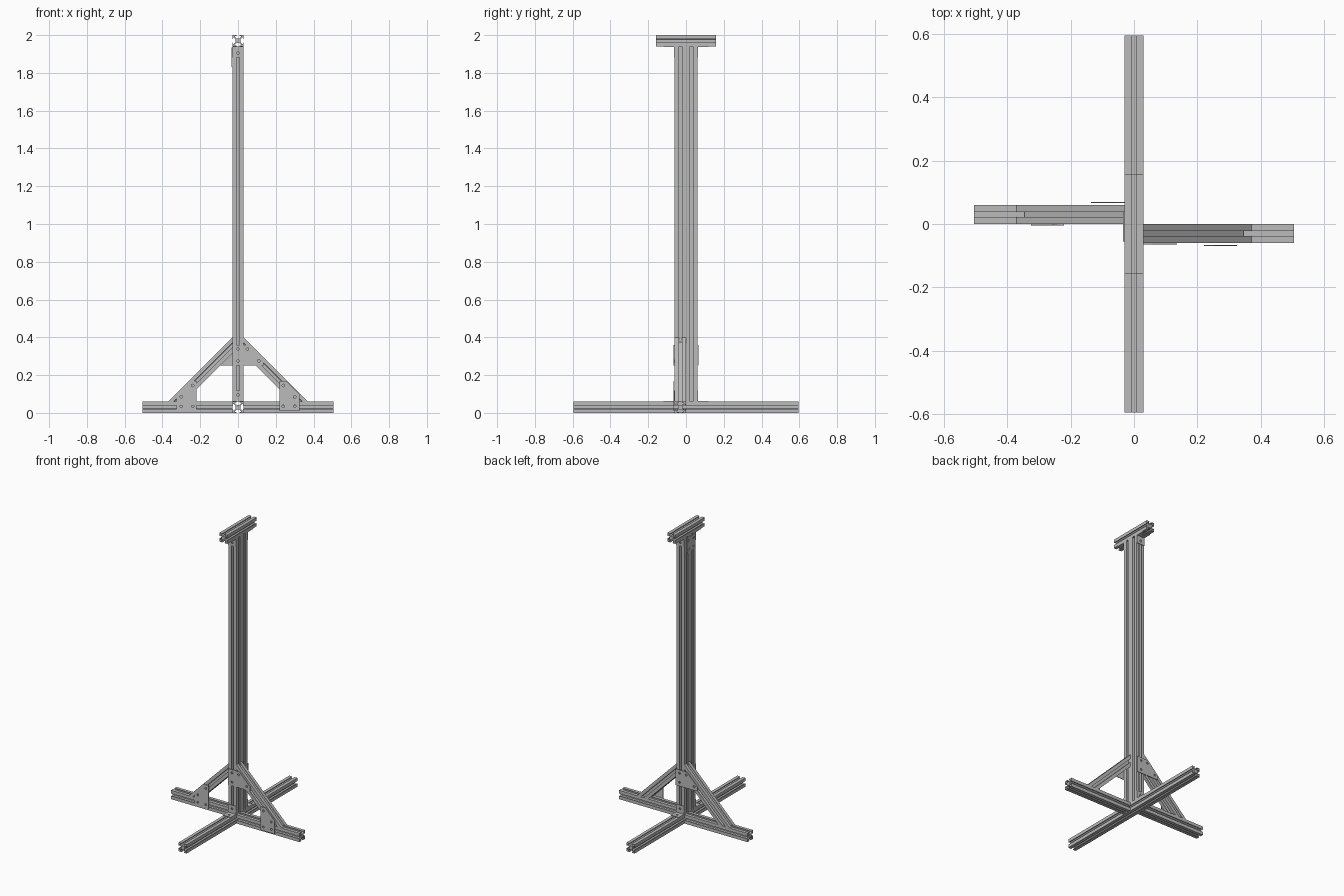
import bpy, bmesh, math
from mathutils import Vector

if "Cube" in bpy.data.objects:
    bpy.data.objects.remove(bpy.data.objects["Cube"], do_unlink=True)

metal = bpy.data.materials.new("aluminium grey")
metal.use_nodes = True
metal.diffuse_color = (0.5, 0.5, 0.5, 1)
metal.node_tree.nodes["Principled BSDF"].inputs["Base Color"].default_value = (0.5, 0.5, 0.5, 1)

X, Y, Z = Vector((1, 0, 0)), Vector((0, 1, 0)), Vector((0, 0, 1))
H = 0.03          # half width of a slotted bar
T = 0.004         # thickness of plates and slot lips


def finish(name, bm):
    bmesh.ops.recalc_face_normals(bm, faces=bm.faces)
    mesh = bpy.data.meshes.new(name)
    bm.to_mesh(mesh)
    bm.free()
    mesh.materials.append(metal)
    obj = bpy.data.objects.new(name, mesh)
    bpy.context.collection.objects.link(obj)
    return obj


def slot_profile():
    """Square section with a T-slot in each side."""
    gap, wide, floor, core = 0.0083, 0.0165, 0.008, 0.012
    half = [(gap, H), (gap, H - T), (wide, H - T), (wide, H - 2 * T), (floor, core)]
    side = [(-H, H)] + [(-a, b) for a, b in half] + half[::-1]
    points = []
    for turn in range(4):
        for a, b in side:
            for _ in range(turn):
                a, b = b, -a
            points.append((a, b))
    return points


def bar(name, start, end, side, cut_start=None, cut_end=None):
    """Slotted bar between two points, its ends cut by planes."""
    start, end = Vector(start), Vector(end)
    axis = (end - start).normalized()
    across = axis.cross(side)
    bm = bmesh.new()
    rings = []
    for point, normal in ((start, cut_start or axis), (end, cut_end or axis)):
        ring = []
        for a, b in slot_profile():
            offset = side * a + across * b
            slide = -offset.dot(normal) / axis.dot(normal)
            ring.append(bm.verts.new(point + offset + axis * slide))
        rings.append(ring)
        bm.faces.new(ring)
    n = len(rings[0])
    for i in range(n):
        j = (i + 1) % n
        bm.faces.new((rings[0][i], rings[0][j], rings[1][j], rings[1][i]))
    return finish(name, bm)


def plate(name, origin, u, v, outline, holes, radius=0.007):
    """Flat drilled plate drawn in the u, v plane."""
    origin = Vector(origin)
    loops = [outline]
    for a, b in holes:
        angles = [math.tau * i / 16 for i in range(16)]
        loops.append([(a + radius * math.cos(t), b + radius * math.sin(t)) for t in angles])
    bm = bmesh.new()
    for loop in loops:
        verts = [bm.verts.new(origin + u * a + v * b) for a, b in loop]
        for i, vert in enumerate(verts):
            bm.edges.new((vert, verts[i - 1]))
    bmesh.ops.triangle_fill(bm, use_beauty=True, edges=bm.edges[:], normal=u.cross(v))
    moved = bmesh.ops.extrude_face_region(bm, geom=bm.faces[:])["geom"]
    bmesh.ops.translate(bm, vec=u.cross(v) * T,
                        verts=[g for g in moved if isinstance(g, bmesh.types.BMVert)])
    return finish(name, bm)


# Base, post and top bars
bar("base_long_bar", (0, -0.595, H), (0, 0.595, H), X)
for name, y in (("front", -H), ("back", H)):
    bar(name + "_post", (0, y, 2 * H), (0, y, 1.94), X)
bar("top_bar", (0, -0.158, 1.97), (0, 0.158, 1.97), X)

# Side arms with diagonal braces and joining plates
lower = [(0.22, 0.01), (0.325, 0.01), (0.325, 0.1), (0.255, 0.17), (0.22, 0.17)]
lower_holes = [(0.24, 0.035), (0.3, 0.035), (0.3, 0.085), (0.24, 0.145)]
upper = [(-H, 0.25), (0.135, 0.25), (0.135, 0.28), (0.055, 0.36), (-H, 0.36)]
upper_holes = [(0, 0.275), (0.11, 0.275), (0.05, 0.338), (0, 0.338)]
for name, s, upper_y, lower_y in (("left", 1, -0.061, -0.066), ("right", -1, 0.07, 0.0)):
    y = -s * H
    bar(name + "_arm", (s * H, y, H), (s * 0.505, y, H), Y)
    bar(name + "_brace", (s * H, y, 0.3576), (s * 0.3276, y, 2 * H), Y, X, Z)
    for part, outline, holes, py in (("upper", upper, upper_holes, upper_y),
                                     ("lower", lower, lower_holes, lower_y)):
        plate(f"{name}_{part}_plate", (0, py, 0), X, Z,
              [(s * a, b) for a, b in outline], [(s * a, b) for a, b in holes])

# Angle brackets at both ends of the post
square = [(-H, 0), (H, 0), (H, 0.058), (-H, 0.058)]
for end, z, up in (("bottom", 2 * H, 1), ("top", 1.94, -1)):
    for name, s in (("front", -1), ("back", 1)):
        plate(f"{end}_{name}_bracket_wall", (0, s * 2 * H, z), X * -s * up, Z * up,
              square, [(0, 0.034)])
        plate(f"{end}_{name}_bracket_foot", (0, s * 2 * H, z), X * s * up, Y * s,
              square, [(0, 0.034)])

# Flat plate on the side of the post, under the top bar
plate("post_side_plate", (-H, 0, 1.83), -Y, Z,
      [(-0.04, 0), (0.055, 0), (0.055, 0.105), (-0.04, 0.105)],
      [(-0.02, 0.025), (0.035, 0.025), (-0.02, 0.08), (0.035, 0.08)])
